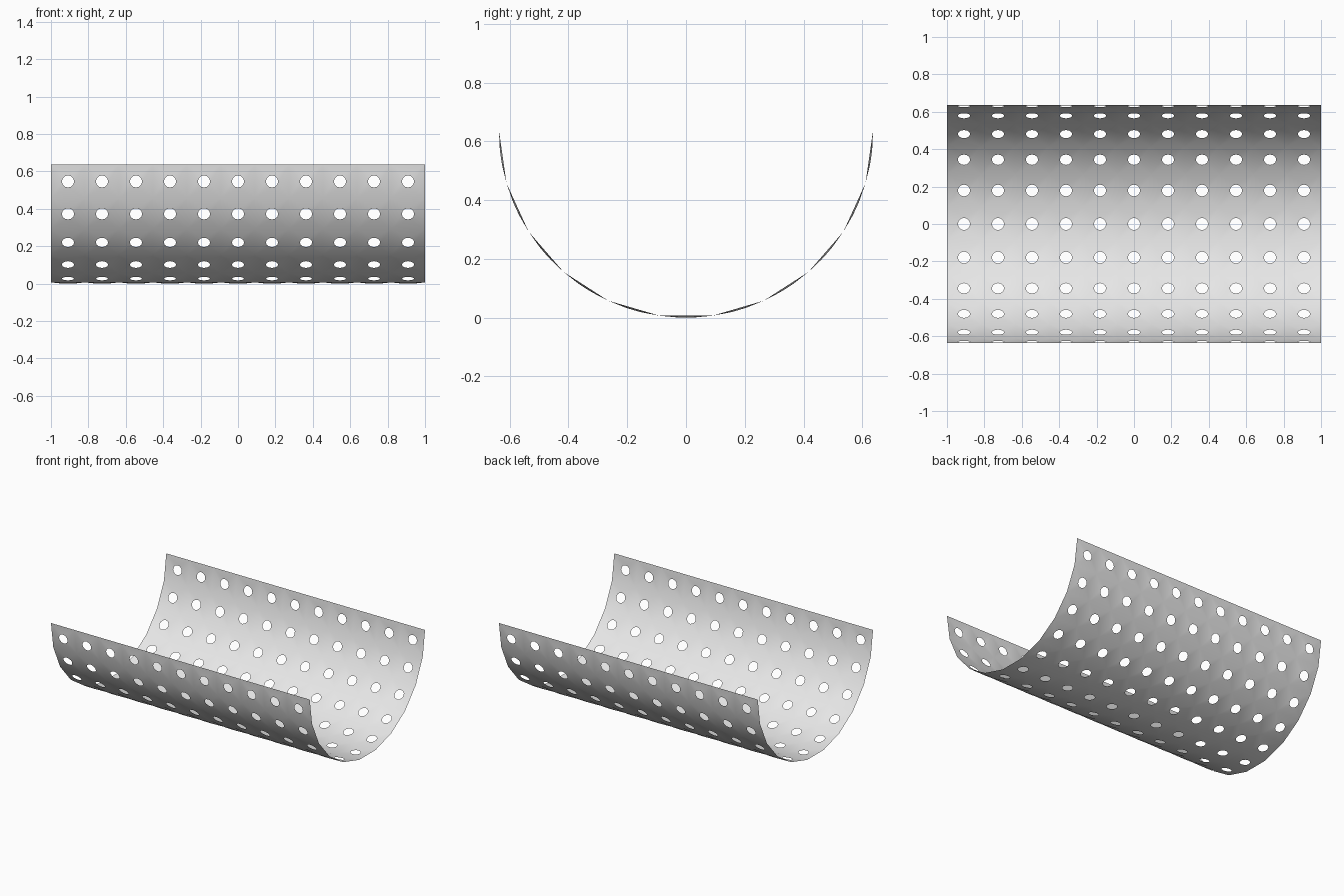
import bpy, bmesh, math

if "Cube" in bpy.data.objects:
    bpy.data.objects.remove(bpy.data.objects["Cube"])

N = 11                 # holes along and around
SIDES = 12             # sides per hole
CELL = 2 / N
HOLE_R = 0.033
R = 2 / math.pi        # a 2 x 2 sheet bent through 180 degrees


def bend(u, v):
    """Map a point of the flat sheet onto the half cylinder."""
    a = v / R
    return (u, R * math.sin(a), R - R * math.cos(a))


bm = bmesh.new()

# Shared grid corners
grid = [[bm.verts.new(bend(-1 + i * CELL, -1 + j * CELL))
         for j in range(N + 1)] for i in range(N + 1)]

# One square cell with a round hole, repeated over the sheet
Q = SIDES // 4
for i in range(N):
    for j in range(N):
        cu, cv = -1 + (i + 0.5) * CELL, -1 + (j + 0.5) * CELL
        ring = []
        for k in range(SIDES):
            a = 2 * math.pi * k / SIDES
            ring.append(bm.verts.new(bend(cu + HOLE_R * math.cos(a),
                                          cv + HOLE_R * math.sin(a))))
        corners = [grid[i + 1][j + 1], grid[i][j + 1], grid[i][j], grid[i + 1][j]]
        for q in range(4):
            # Fan from the corner to its quarter of the hole
            for k in range(q * Q, (q + 1) * Q):
                bm.faces.new((corners[q], ring[(k + 1) % SIDES], ring[k]))
            # Side triangle between neighbouring corners
            bm.faces.new((corners[q], corners[(q + 1) % 4], ring[((q + 1) * Q) % SIDES]))

bmesh.ops.recalc_face_normals(bm, faces=bm.faces)
bm.normal_update()
if sum(f.normal.z for f in bm.faces) < 0:
    bmesh.ops.reverse_faces(bm, faces=bm.faces)
for f in bm.faces:
    f.smooth = True

mesh = bpy.data.meshes.new("perforated_trough")
bm.to_mesh(mesh)
bm.free()
trough = bpy.data.objects.new("perforated_trough", mesh)
bpy.context.collection.objects.link(trough)

# Light grey sheet
grey = bpy.data.materials.new("light_grey")
grey.diffuse_color = (0.8, 0.8, 0.8, 1)
grey.use_nodes = True
grey.node_tree.nodes["Principled BSDF"].inputs["Base Color"].default_value = grey.diffuse_color
mesh.materials.append(grey)
